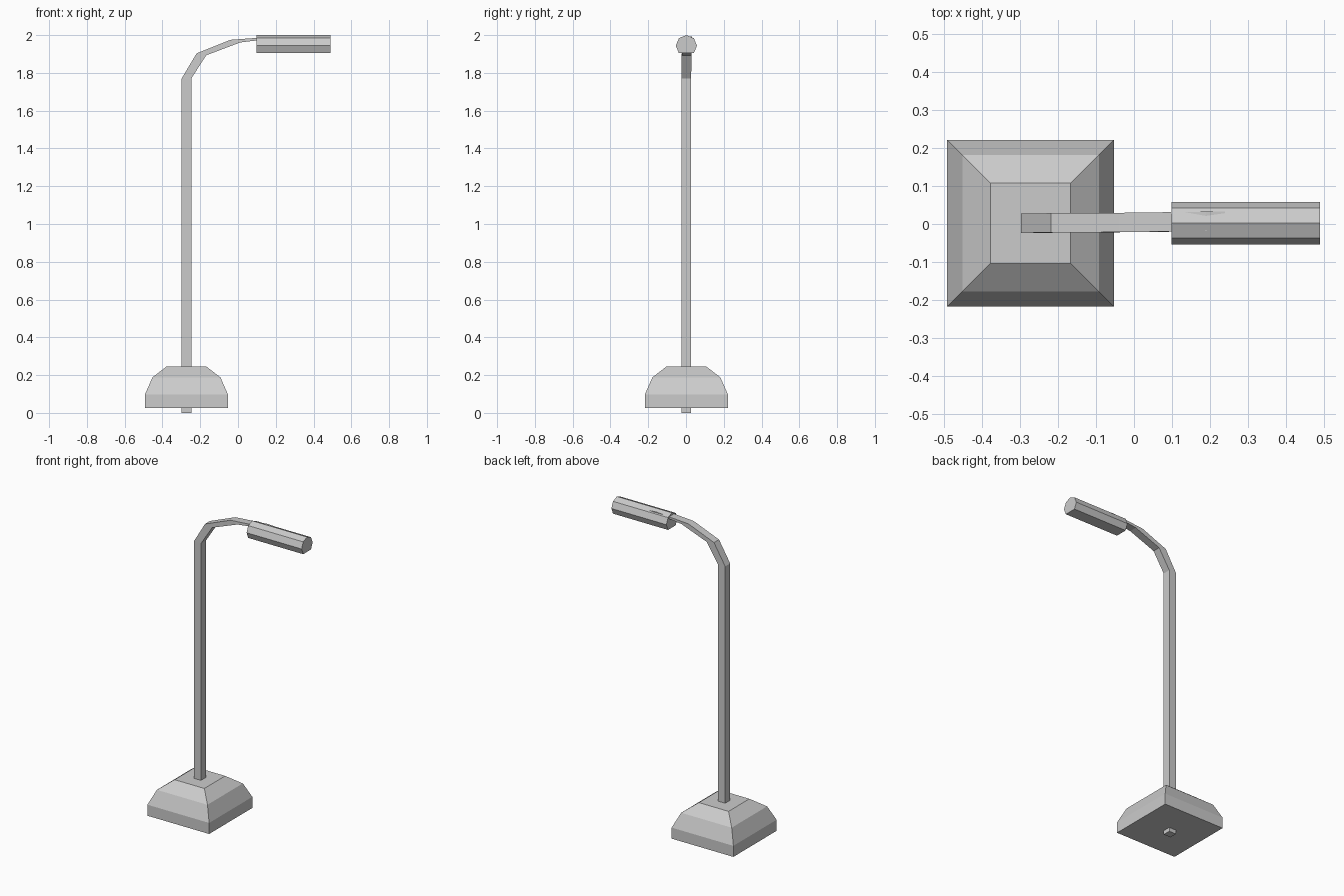
import bpy, bmesh, math

if "Cube" in bpy.data.objects:
    bpy.data.objects.remove(bpy.data.objects["Cube"])


def loft(name, rings):
    """Skin a list of equal-sized vertex rings and cap both ends."""
    bm = bmesh.new()
    loops = [[bm.verts.new(p) for p in ring] for ring in rings]
    for a, b in zip(loops, loops[1:]):
        n = len(a)
        for i in range(n):
            j = (i + 1) % n
            bm.faces.new((a[i], a[j], b[j], b[i]))
    bm.faces.new(loops[0][::-1])
    bm.faces.new(loops[-1])
    bmesh.ops.recalc_face_normals(bm, faces=bm.faces)
    mesh = bpy.data.meshes.new(name)
    bm.to_mesh(mesh)
    bm.free()
    obj = bpy.data.objects.new(name, mesh)
    bpy.context.collection.objects.link(obj)
    return obj


def square(cx, cy, h, z_left, z_right=None):
    """Square ring, optionally tilted along x."""
    zr = z_left if z_right is None else z_right
    return [(cx - h, cy - h, z_left), (cx + h, cy - h, zr),
            (cx + h, cy + h, zr), (cx - h, cy + h, z_left)]


PX, PY = -0.273, 0.002

# Stepped, sloping foot block
loft("base", [square(PX, PY, h, z) for h, z in
              ((0.22, 0.026), (0.22, 0.097), (0.18, 0.188), (0.106, 0.245))])

# Square pole whose top sections shear sideways into the arm
loft("pole_and_arm", [
    square(PX, PY, 0.0255, 0.0),
    square(PX, PY, 0.0255, 1.77),
    square(-0.194, 0.003, 0.0255, 1.903, 1.893),
    square(-0.014, 0.004, 0.0255, 1.975, 1.961),
    square(0.215, 0.007, 0.0255, 1.992, 1.989),
])

# Lamp head: octagonal bar with the lowest corner cut flat
R, CZ = 0.056, 1.944
profile = [(PY + R * math.sin(a), CZ + R * math.cos(a))
           for a in (math.radians(45 * k) for k in range(8) if k != 4)]
loft("lamp_head", [[(x, y, z) for y, z in profile] for x in (0.099, 0.491)])
